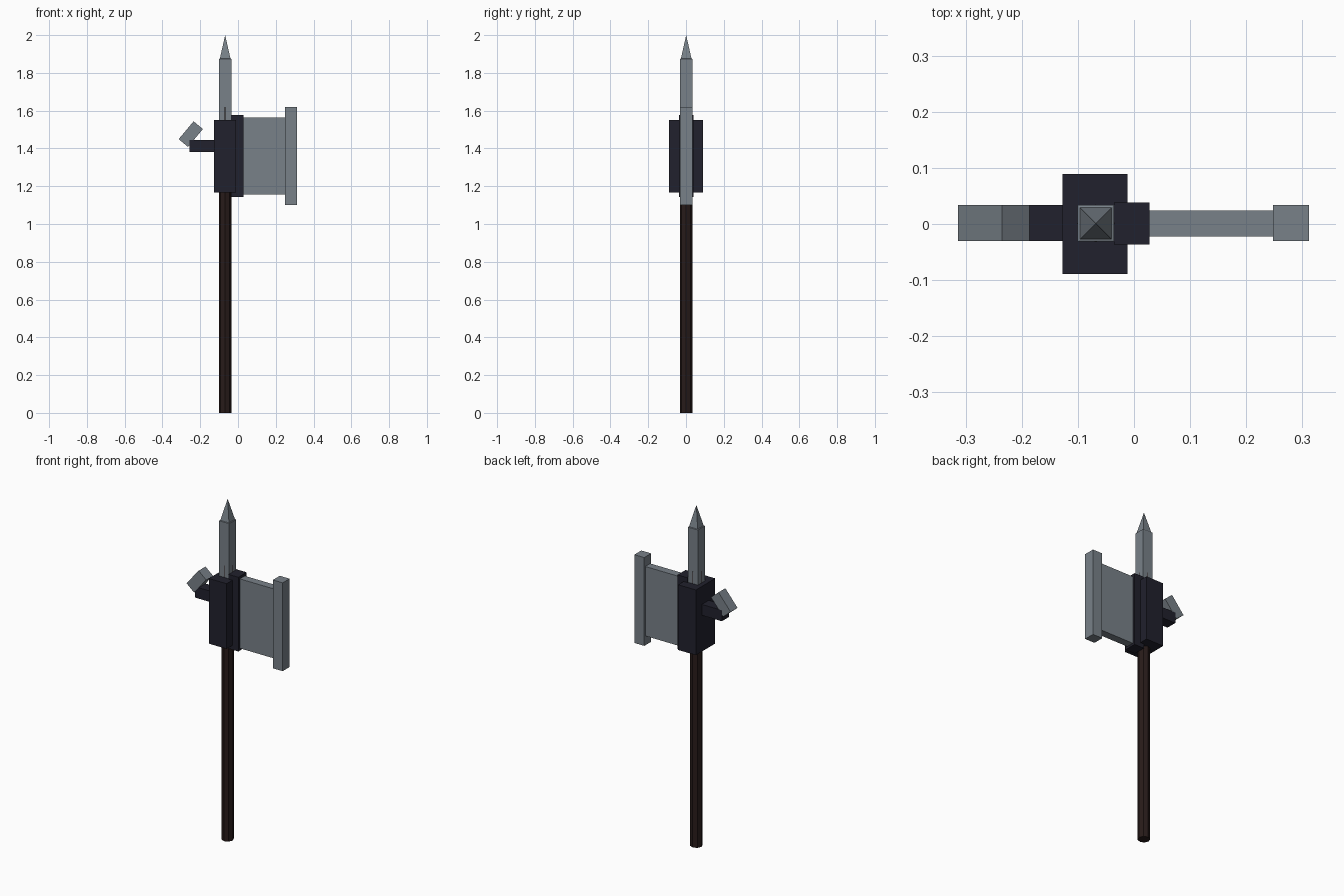
import bpy, bmesh, math
from mathutils import Matrix

if "Cube" in bpy.data.objects:
    bpy.data.objects.remove(bpy.data.objects["Cube"])


def material(name, rgb):
    m = bpy.data.materials.new(name)
    m.diffuse_color = (*rgb, 1)
    m.use_nodes = True
    m.node_tree.nodes["Principled BSDF"].inputs["Base Color"].default_value = m.diffuse_color
    return m


STEEL = material("steel grey", (0.19, 0.22, 0.25))
IRON = material("dark iron", (0.015, 0.015, 0.026))
WOOD = material("dark wood", (0.021, 0.011, 0.010))
AXIS_X, MID_Y = -0.068, 0.002


def finish(name, bm, mat):
    bmesh.ops.recalc_face_normals(bm, faces=bm.faces)
    me = bpy.data.meshes.new(name)
    bm.to_mesh(me)
    bm.free()
    me.materials.append(mat)
    ob = bpy.data.objects.new(name, me)
    bpy.context.collection.objects.link(ob)
    return ob


def box(name, x, y, z, mat, tilt=0):
    """Box from (min, max) ranges, turned about y through its own centre."""
    bm = bmesh.new()
    bmesh.ops.create_cube(bm, size=1)
    bmesh.ops.scale(bm, vec=(x[1] - x[0], y[1] - y[0], z[1] - z[0]), verts=bm.verts)
    ob = finish(name, bm, mat)
    ob.location = [(a[0] + a[1]) / 2 for a in (x, y, z)]
    ob.rotation_euler.y = tilt
    return ob


# Eight-sided shaft, its corners just showing through the spike base
bm = bmesh.new()
bmesh.ops.create_cone(bm, cap_ends=True, segments=8, radius1=0.0335, radius2=0.0335,
                      depth=1.62, matrix=Matrix.Translation((AXIS_X, 0.001, 0.81)))
finish("shaft", bm, WOOD)

# Top spike: square post, small shoulder, pyramid point
bm = bmesh.new()
rings = []
for half, z in ((0.0325, 1.50), (0.0325, 1.874), (0.028, 1.876)):
    rings.append([bm.verts.new((AXIS_X + sx * half, 0.001 + sy * half, z))
                  for sx, sy in ((-1, -1), (1, -1), (1, 1), (-1, 1))])
tip = bm.verts.new((AXIS_X, 0.001, 2.0))
bm.faces.new(rings[0][::-1])
for i in range(4):
    j = (i + 1) % 4
    for lo, hi in zip(rings, rings[1:]):
        bm.faces.new((lo[i], lo[j], hi[j], hi[i]))
    bm.faces.new((rings[-1][i], rings[-1][j], tip))
finish("top_spike", bm, STEEL)

# Iron socket and blade mount
box("socket", (-0.127, -0.0115), (-0.0895, 0.0895), (1.167, 1.55), IRON)
box("blade_mount", (-0.036, 0.028), (-0.0365, 0.0385), (1.142, 1.578), IRON)

# Axe blade and its thick striking edge
box("blade", (0.02, 0.25), (-0.022, 0.024), (1.155, 1.563), STEEL)
box("blade_edge", (0.248, 0.312), (-0.0305, 0.0335), (1.10, 1.619), STEEL)

# Rear arm with tilted hook
arm_y = (MID_Y - 0.032, MID_Y + 0.032)
box("hook_arm", (-0.257, -0.12), arm_y, (1.38, 1.444), IRON)
box("hook_tip", (-0.282, -0.218), arm_y, (1.4145, 1.5375), STEEL, math.radians(40))
